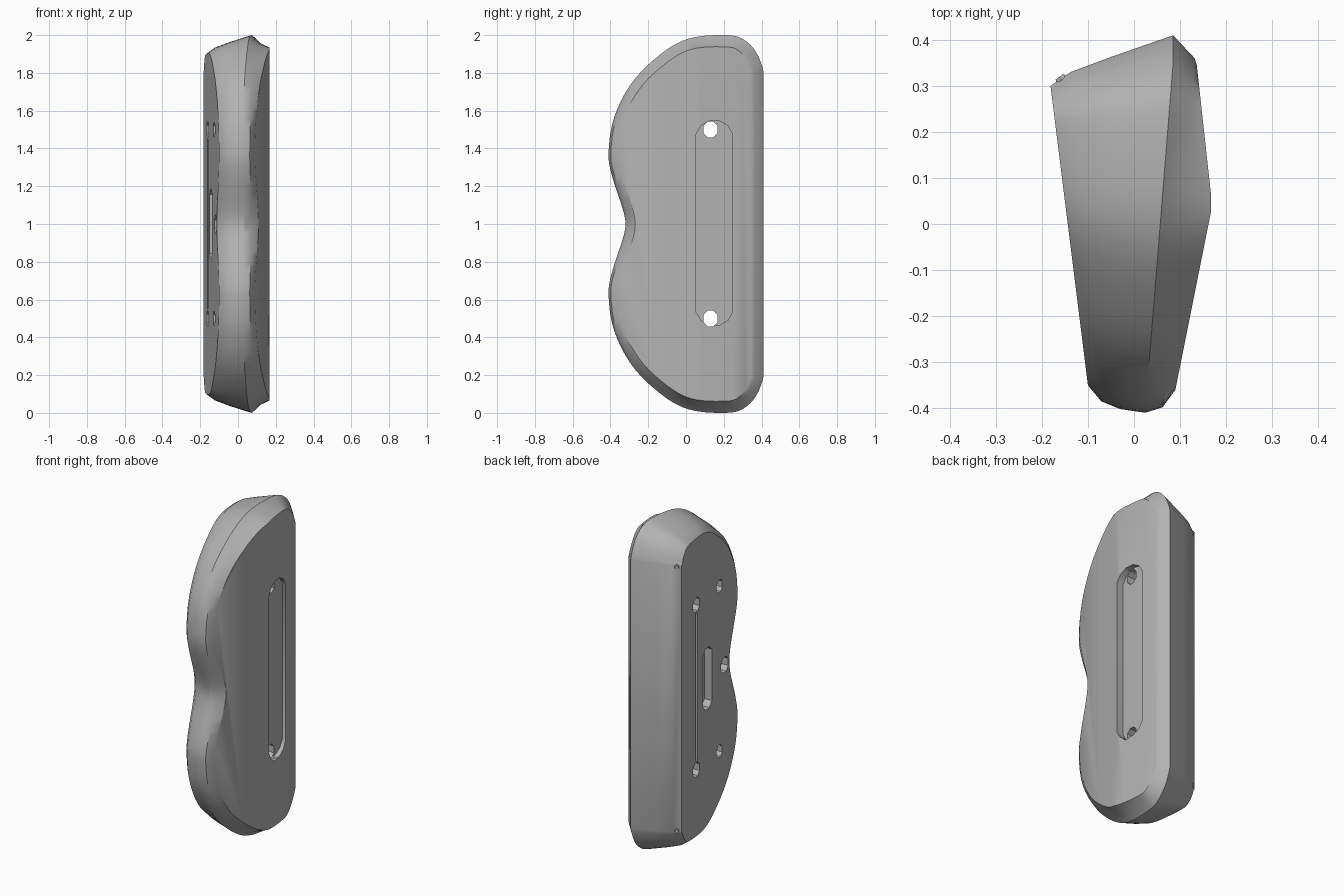
import bpy, bmesh, math
from mathutils import Vector

if "Cube" in bpy.data.objects:
    bpy.data.objects.remove(bpy.data.objects["Cube"], do_unlink=True)

grey = bpy.data.materials.new("plain grey")
grey.use_nodes = True
COLOUR = (0.45, 0.45, 0.45, 1)
grey.diffuse_color = COLOUR
grey.node_tree.nodes["Principled BSDF"].inputs["Base Color"].default_value = COLOUR


def finish(bm, name):
    bmesh.ops.recalc_face_normals(bm, faces=bm.faces)
    mesh = bpy.data.meshes.new(name)
    bm.to_mesh(mesh)
    bm.free()
    mesh.materials.append(grey)
    obj = bpy.data.objects.new(name, mesh)
    bpy.context.collection.objects.link(obj)
    return obj


# Upper half of the side outline (y, z), from the front notch to the back
KEYS = [(-0.32, 1.0), (-0.335, 1.08), (-0.375, 1.2), (-0.403, 1.3), (-0.41, 1.38),
        (-0.393, 1.52), (-0.345, 1.65), (-0.27, 1.77), (-0.17, 1.87), (-0.06, 1.95),
        (0.05, 1.99), (0.2, 2.0), (0.29, 1.985), (0.365, 1.92), (0.41, 1.81)]


def smooth_path(keys, steps=3):
    p = [Vector(k) for k in keys]
    p = [Vector((p[1].x, 2 - p[1].y))] + p + [p[-1] + Vector((0, -0.1))]
    out = []
    for i in range(1, len(p) - 2):
        a, b, c, d = p[i - 1:i + 3]
        for s in range(steps):
            t = s / steps
            out.append(0.5 * (2 * b + (c - a) * t + (2 * a - 5 * b + 4 * c - d) * t ** 2
                              + (3 * b - 3 * c + d - a) * t ** 3))
    return out + [p[-2]]


half = smooth_path(KEYS)
outline = half + [Vector((v.x, 2 - v.y)) for v in reversed(half[1:])]
N = len(outline)
FOLD = 30                      # outline index of the fold in the left face


def mix(a, b, y):
    return a + (b - a) * min(1, max(0, (y + 0.4) / 0.75))


def right_face(y):
    return -0.144 - 0.125 * y


def left_face(y):
    return 0.17 + (0.2 if y < 0.04 else -0.11) * (y - 0.04)


# Body rings: inset at front, inset at back, x as a function of y
RINGS = [(0.06, 0.11, right_face),
         (0.025, 0.08, lambda y: mix(-0.07, -0.14, y)),
         (0.008, 0.047, lambda y: mix(-0.03, -0.05, y)),
         (0.0, 0.0, lambda y: mix(0.025, 0.085, y)),
         (0.012, 0.05, lambda y: mix(0.062, 0.132, y)),
         (0.05, 0.065, left_face)]

bm = bmesh.new()
rings = []
for front, back, fx in RINGS:
    ring = []
    for i, p in enumerate(outline):
        t = (outline[(i + 1) % N] - outline[i - 1]).normalized()
        q = p + Vector((t.y, -t.x)) * mix(front, back, p.x)
        ring.append(bm.verts.new((fx(q.x), q.x, q.y)))
    rings.append(ring)
for a, b in zip(rings, rings[1:]):
    for i in range(N):
        j = (i + 1) % N
        bm.faces.new((a[i], a[j], b[j], b[i]))
bm.faces.new(rings[0])
top = rings[-1]
bm.faces.new(top[:FOLD + 1] + top[N - FOLD:])
bm.faces.new(top[FOLD:N - FOLD + 1])
body = finish(bm, "body")


def slot_cutter(y, z0, z1, r, x0, x1, sides=12):
    """Prism along x with rounded ends, used for holes and slots."""
    b = bmesh.new()
    pts = []
    for i in range(sides):
        a = 2 * math.pi * (i + 0.5) / sides
        zc = z1 - r if math.sin(a) > 0 else z0 + r
        pts.append((y + r * math.cos(a), zc + r * math.sin(a)))
    lo = [b.verts.new((x0, u, v)) for u, v in pts]
    hi = [b.verts.new((x1, u, v)) for u, v in pts]
    b.faces.new(lo)
    b.faces.new(hi)
    for i in range(sides):
        j = (i + 1) % sides
        b.faces.new((lo[i], lo[j], hi[j], hi[i]))
    return finish(b, "cutter")


cutters = [
    slot_cutter(0.15, 0.46, 1.55, 0.1, 0.125, 0.4),            # long grip recess
    slot_cutter(0.13, 0.55, 1.45, 0.012, -0.4, -0.12, 8),      # thin groove
    slot_cutter(0.0, 0.81, 1.19, 0.055, -0.4, -0.09, 8),       # central pocket
    slot_cutter(-0.2, 0.95, 1.05, 0.045, -0.4, -0.07, 8),      # front screw hole
]
for s in (-1, 1):
    z = 1 + 0.5 * s
    cutters.append(slot_cutter(0.13, z - 0.045, z + 0.045, 0.04, -0.4, 0.4, 8))
    cutters.append(slot_cutter(-0.14, z - 0.04, z + 0.04, 0.035, -0.4, -0.07, 8))

bpy.context.view_layer.objects.active = body
body.select_set(True)
for c in cutters:
    mod = body.modifiers.new("cut", 'BOOLEAN')
    mod.operation = 'DIFFERENCE'
    mod.solver = 'EXACT'
    mod.object = c
    bpy.ops.object.modifier_apply(modifier=mod.name)
    bpy.data.objects.remove(c, do_unlink=True)
bpy.ops.object.shade_smooth_by_angle(angle=math.radians(32))

# Small pegs on the rear right edge
for s, name in ((1, "upper_peg"), (-1, "lower_peg")):
    b = bmesh.new()
    bmesh.ops.create_cone(b, cap_ends=True, segments=6, radius1=0.035, radius2=0.012, depth=0.05)
    peg = finish(b, name)
    peg.rotation_euler = Vector((-0.6, 0.8, 0)).to_track_quat('Z', 'Y').to_euler()
    peg.location = (-0.147, 0.3, 1 + 0.8 * s)
